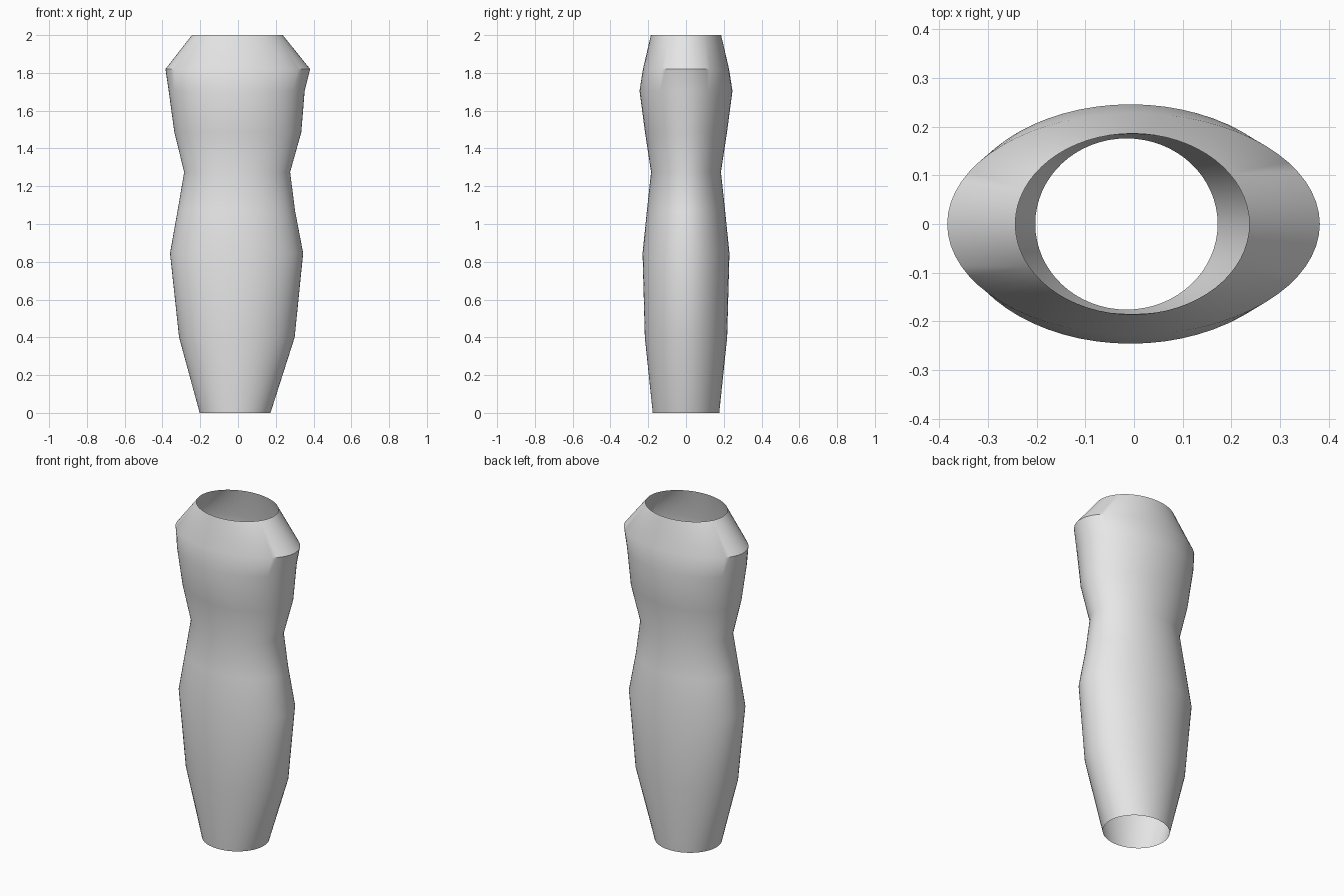
import bpy
import bmesh
import math

cube = bpy.data.objects.get("Cube")
if cube:
    bpy.data.objects.remove(cube, do_unlink=True)

# Matte grey surface
grey = bpy.data.materials.new("light grey")
grey.use_nodes = True
colour = (0.8, 0.8, 0.8, 1)
grey.diffuse_color = colour
grey.node_tree.nodes["Principled BSDF"].inputs["Base Color"].default_value = colour

# Oval cross-sections: height, right edge, left edge, half depth
SECTIONS = [
    (0.0, -0.203, 0.172, 0.176),
    (0.4, -0.312, 0.30, 0.218),
    (0.845, -0.36, 0.345, 0.23),
    (1.07, -0.32, 0.302, 0.207),
    (1.275, -0.285, 0.276, 0.185),
    (1.485, -0.337, 0.335, 0.217),
    (1.705, -0.367, 0.353, 0.246),
    (1.82, -0.384, 0.382, 0.228),
    (2.0, -0.244, 0.237, 0.186),
]
SIDES = 64


def add_ring(bm, z, x_min, x_max, depth):
    centre, width = (x_min + x_max) / 2, (x_max - x_min) / 2
    angles = [2 * math.pi * i / SIDES for i in range(SIDES)]
    return [bm.verts.new((centre + width * math.cos(a), depth * math.sin(a), z))
            for a in angles]


# Open tube lofted through the sections
bm = bmesh.new()
rings = [add_ring(bm, *section) for section in SECTIONS]
for low, high in zip(rings, rings[1:]):
    for i in range(SIDES):
        j = (i + 1) % SIDES
        bm.faces.new((low[i], low[j], high[j], high[i]))

mesh = bpy.data.meshes.new("sleeve")
bm.to_mesh(mesh)
bm.free()
mesh.materials.append(grey)
sleeve = bpy.data.objects.new("sleeve", mesh)
bpy.context.collection.objects.link(sleeve)

# Smooth sides with a crisp shoulder
bpy.ops.object.select_all(action="DESELECT")
sleeve.select_set(True)
bpy.context.view_layer.objects.active = sleeve
bpy.ops.object.shade_smooth_by_angle(angle=math.radians(35))
